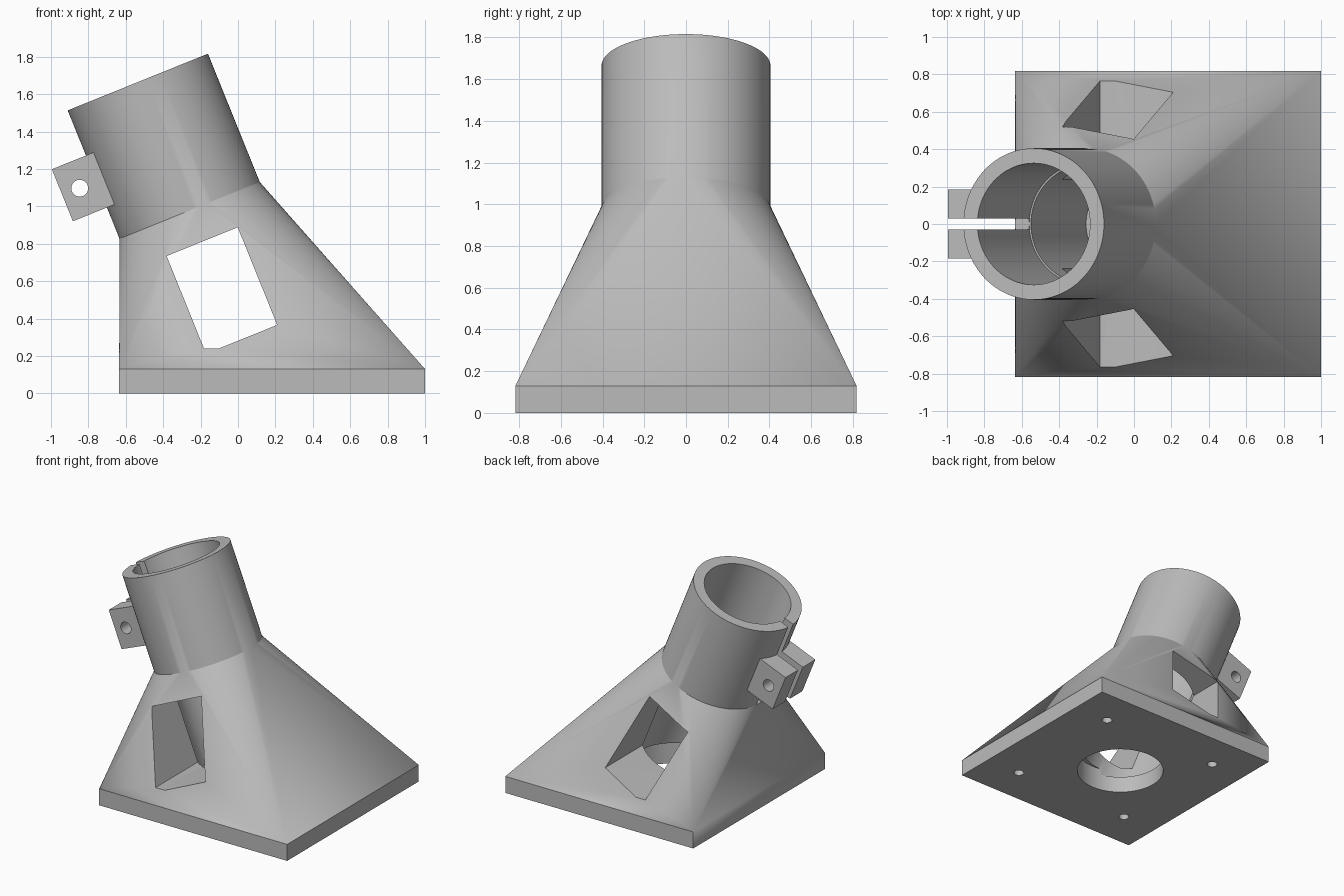
import bpy, bmesh, math
from mathutils import Matrix, Vector

if "Cube" in bpy.data.objects:
    bpy.data.objects.remove(bpy.data.objects["Cube"], do_unlink=True)

SEG = 96
OUTER, BORE, LOWER = 0.405, 0.325, 0.315
TUBE_LEN = 0.74
PLATE_X, PLATE_Y, PLATE_Z = (-0.635, 1.0), 0.8175, 0.13
CENTRE_X = sum(PLATE_X) / 2
# Frame of the leaning tube: origin at its lower rim, z along its axis
TILT = Matrix.Translation((-0.259, 0, 0.978)) @ Matrix.Rotation(math.radians(-22), 4, 'Y')
UPRIGHT = Matrix.Identity(4)

grey = bpy.data.materials.new("grey plastic")
grey.use_nodes = True
colour = (0.5, 0.5, 0.5, 1)
grey.diffuse_color = colour
grey.node_tree.nodes["Principled BSDF"].inputs["Base Color"].default_value = colour


def make_object(name, bm):
    bmesh.ops.recalc_face_normals(bm, faces=bm.faces[:])
    mesh = bpy.data.meshes.new(name)
    bm.to_mesh(mesh)
    bm.free()
    mesh.materials.append(grey)
    obj = bpy.data.objects.new(name, mesh)
    bpy.context.collection.objects.link(obj)
    return obj


def trim_below(bm, z):
    geom = bm.verts[:] + bm.edges[:] + bm.faces[:]
    cut = bmesh.ops.bisect_plane(bm, geom=geom, plane_co=(0, 0, z), plane_no=(0, 0, 1), clear_inner=True)
    edges = [e for e in cut["geom_cut"] if isinstance(e, bmesh.types.BMEdge)]
    bmesh.ops.contextual_create(bm, geom=edges)


def box(name, low, high, frame=UPRIGHT, floor=None):
    bm = bmesh.new()
    low, high = Vector(low), Vector(high)
    place = Matrix.Translation((low + high) / 2) @ Matrix.Diagonal((*(high - low), 1))
    bmesh.ops.create_cube(bm, size=1, matrix=frame @ place)
    if floor is not None:
        trim_below(bm, floor)
    return make_object(name, bm)


def cylinder(name, radius, low, high, frame=UPRIGHT, segments=SEG, floor=None):
    bm = bmesh.new()
    place = frame @ Matrix.Translation((0, 0, (low + high) / 2))
    bmesh.ops.create_cone(bm, cap_ends=True, segments=segments, radius1=radius,
                          radius2=radius, depth=high - low, matrix=place)
    if floor is not None:
        trim_below(bm, floor)
    return make_object(name, bm)


def combine(body, tool, operation='DIFFERENCE'):
    mod = body.modifiers.new(tool.name, 'BOOLEAN')
    mod.operation, mod.object, mod.solver = operation, tool, 'EXACT'
    bpy.context.view_layer.objects.active = body
    bpy.ops.object.modifier_apply(modifier=mod.name)
    bpy.data.objects.remove(tool, do_unlink=True)


# Square plate blended into the round rim, then the tube raised from the rim
bm = bmesh.new()
for x in PLATE_X:
    for y in (-PLATE_Y, PLATE_Y):
        for z in (0, PLATE_Z):
            bm.verts.new((x, y, z))
angles = [2 * math.pi * i / SEG for i in range(SEG)]
ring = [Vector((OUTER * math.cos(a), OUTER * math.sin(a), 0)) for a in angles]
rim = [bm.verts.new(TILT @ p) for p in ring]
bmesh.ops.convex_hull(bm, input=bm.verts[:])
rim_set = set(rim)
cap = [f for f in bm.faces if all(v in rim_set for v in f.verts)]
bmesh.ops.delete(bm, geom=cap, context='FACES')
loose = [e for e in bm.edges if not e.link_faces]
bmesh.ops.delete(bm, geom=loose, context='EDGES')
top = [bm.verts.new(TILT @ (p + Vector((0, 0, TUBE_LEN)))) for p in ring]
for i in range(SEG):
    j = (i + 1) % SEG
    bm.faces.new((rim[i], rim[j], top[j], top[i]))
bm.faces.new(top)
bracket = make_object("tube_bracket", bm)

# Clamp ears, split later by the slit
combine(bracket, box("clamp_ears", (-0.60, -0.185, 0.18), (-0.35, 0.185, 0.48), TILT), 'UNION')

# Bore with a small step, and the hole through the plate
combine(bracket, cylinder("upper_bore", BORE, 0, 1, TILT))
combine(bracket, cylinder("lower_bore", LOWER, -1.4, 0.1, TILT, floor=PLATE_Z))
plate_hole = Matrix.Translation((0.135, 0, 0))
combine(bracket, cylinder("plate_hole", 0.322, -0.1, PLATE_Z + 0.05, plate_hole))

# Side windows, clamp slit and clamp bolt hole
combine(bracket, box("window", (-0.205, -1, -0.743), (0.205, 1, -0.18), TILT, floor=0.24))
combine(bracket, box("slit", (-0.8, -0.03, 0.003), (0, 0.03, 1), TILT))
bolt = TILT @ Matrix.Translation((-0.5, 0, 0.33)) @ Matrix.Rotation(math.pi / 2, 4, 'X')
combine(bracket, cylinder("bolt_hole", 0.045, -0.4, 0.4, bolt, 32))

# Blind screw holes under the plate
for sx in (-1, 1):
    for sy in (-1, 1):
        place = Matrix.Translation((CENTRE_X + sx * 0.515, sy * 0.515, 0))
        combine(bracket, cylinder("screw_hole", 0.038, -0.1, 0.2, place, 24))

bpy.ops.object.select_all(action='DESELECT')
bracket.select_set(True)
bpy.context.view_layer.objects.active = bracket
bpy.ops.object.shade_smooth_by_angle(angle=math.radians(25))
